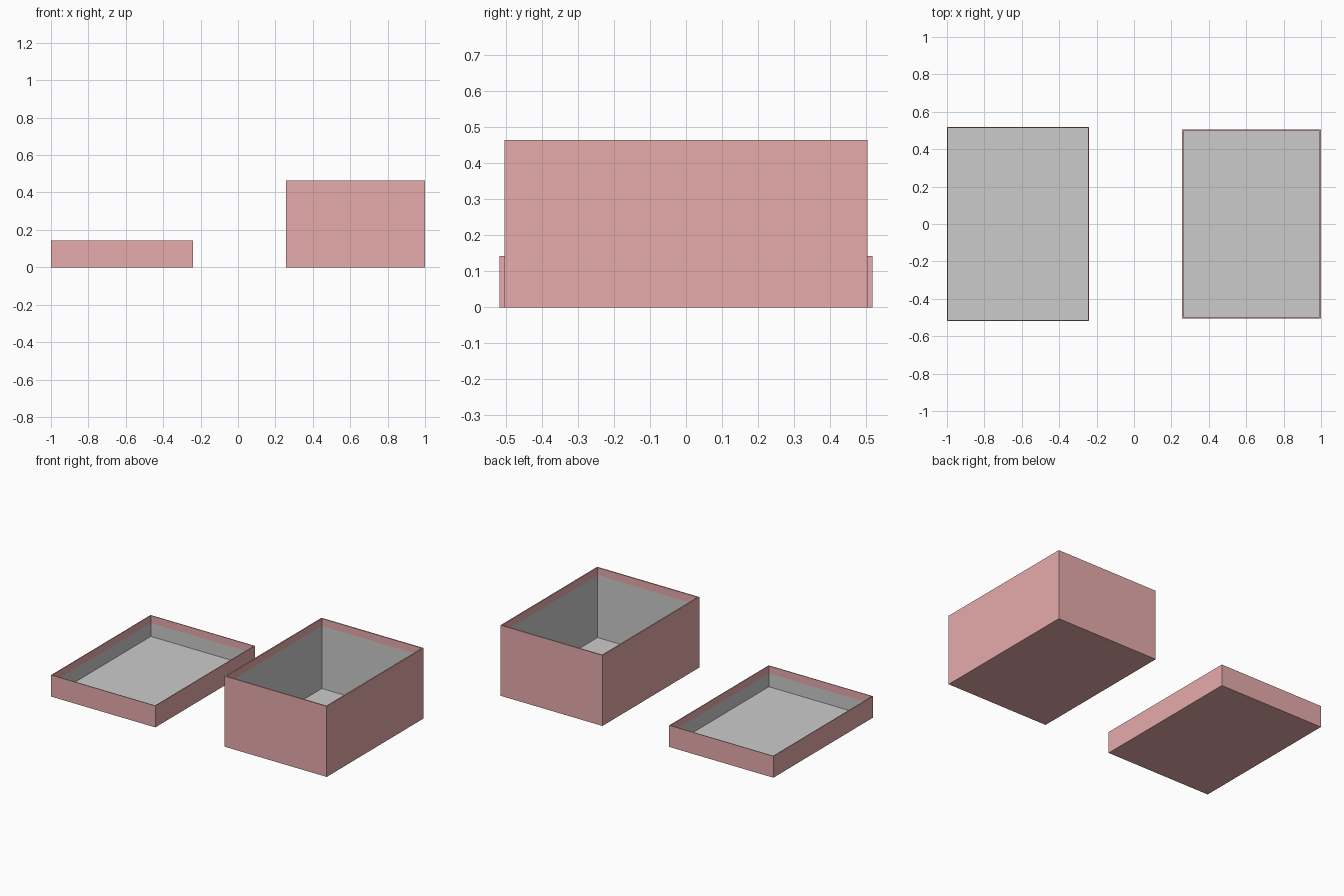
import bpy
import bmesh

if "Cube" in bpy.data.objects:
    bpy.data.objects.remove(bpy.data.objects["Cube"])

red = bpy.data.materials.new("red_paper")
red.diffuse_color = (0.8, 0.41, 0.41, 1)
red.use_nodes = True
red.node_tree.nodes["Principled BSDF"].inputs["Base Color"].default_value = red.diffuse_color


def rings(name, cx, width, depth, profile, cap, material=None):
    """Rectangular rings from (inset, z) steps; caps the first or last ring."""
    bm = bmesh.new()
    loops = []
    for inset, z in profile:
        x, y = width / 2 - inset, depth / 2 - inset
        loops.append([bm.verts.new((cx + sx * x, sy * y, z))
                      for sx, sy in ((-1, -1), (1, -1), (1, 1), (-1, 1))])
    for a, b in zip(loops, loops[1:]):
        for i in range(4):
            j = (i + 1) % 4
            bm.faces.new((a[i], a[j], b[j], b[i]))
    if cap == "first":
        bm.faces.new(loops[0][::-1])
    else:
        bm.faces.new(loops[-1])
    mesh = bpy.data.meshes.new(name)
    bm.to_mesh(mesh)
    bm.free()
    obj = bpy.data.objects.new(name, mesh)
    bpy.context.collection.objects.link(obj)
    if material:
        mesh.materials.append(material)


def tray(name, cx, width, depth, height, wall, band=0.05, floor=0.004):
    # Red outside, rim and folded-over band inside
    rings(name + "_shell", cx, width, depth,
          [(0, 0), (0, height), (wall, height), (wall, height - band)],
          "first", red)
    # Grey inner walls and floor
    rings(name + "_lining", cx, width, depth,
          [(wall, height - band), (wall, floor)], "last")


# Shallow lid on the left, deep box on the right
tray("lid", -0.62, 0.76, 1.036, 0.142, 0.005)
tray("box", 0.628, 0.744, 1.008, 0.465, 0.008)
